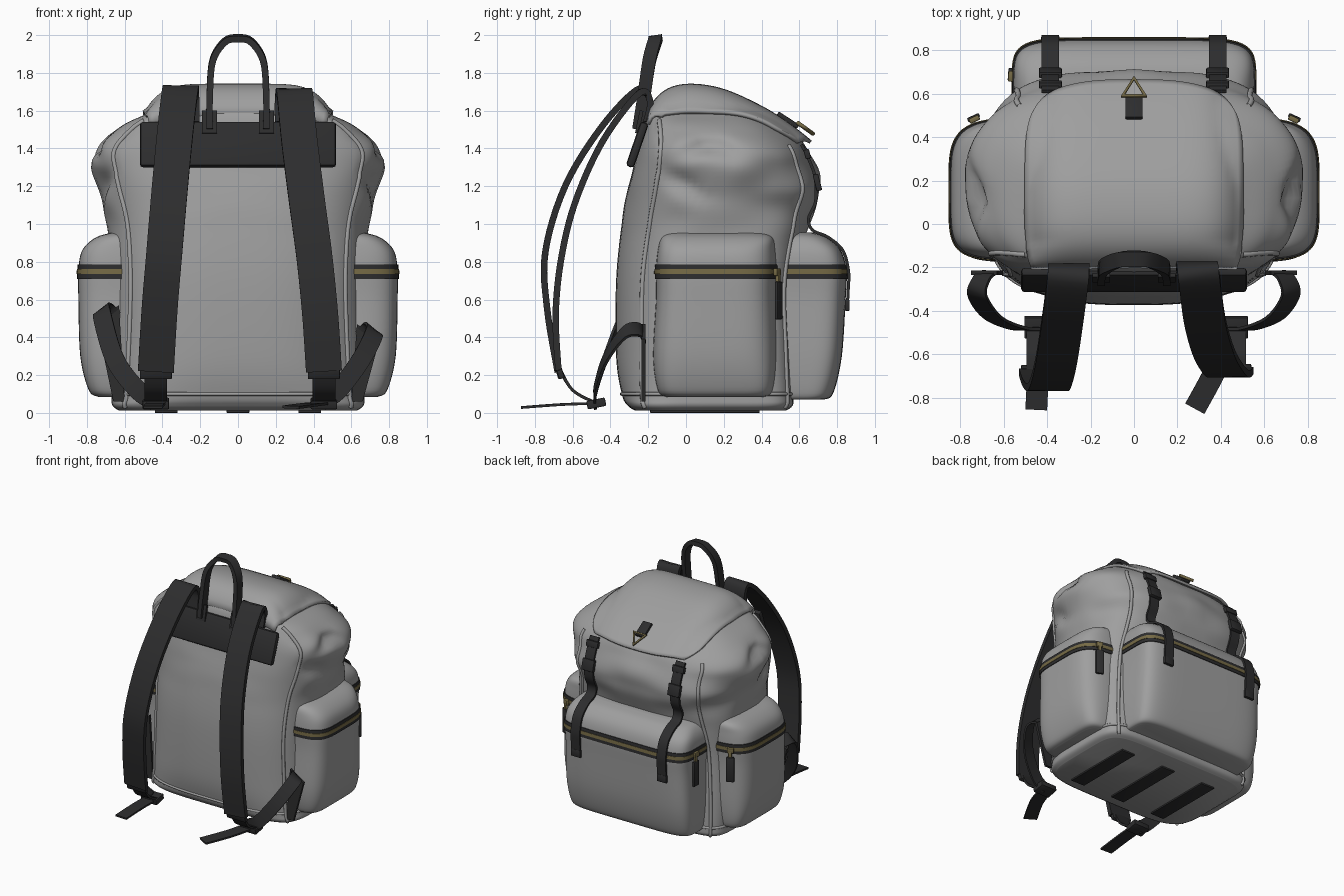
import bpy, bmesh, math
from mathutils import Vector, Matrix, noise
from mathutils.bvhtree import BVHTree

if "Cube" in bpy.data.objects:
    bpy.data.objects.remove(bpy.data.objects["Cube"])

def material(name, col):
    m = bpy.data.materials.new(name)
    m.diffuse_color = (*col, 1)
    m.use_nodes = True
    m.node_tree.nodes["Principled BSDF"].inputs["Base Color"].default_value = m.diffuse_color
    return m

GREY = material("grey_canvas", (0.345, 0.345, 0.345))
BLACK = material("black_webbing", (0.026, 0.026, 0.027))
BRASS = material("brass", (0.18, 0.145, 0.06))

def add(name, verts, faces, mat):
    me = bpy.data.meshes.new(name)
    me.from_pydata([tuple(v) for v in verts], [], faces)
    bm = bmesh.new()
    bm.from_mesh(me)
    bmesh.ops.recalc_face_normals(bm, faces=bm.faces)
    bm.to_mesh(me)
    bm.free()
    me.materials.append(mat)
    ob = bpy.data.objects.new(name, me)
    bpy.context.collection.objects.link(ob)
    return ob

def smooth(pts, steps=6):
    """Catmull-Rom through tuples of any length."""
    P = [pts[0]] + list(pts) + [pts[-1]]
    out = []
    for i in range(1, len(P) - 2):
        for k in range(steps):
            t = k / steps
            out.append(tuple(0.5 * (2*b + (c-a)*t + (2*a-5*b+4*c-d)*t*t + (3*b-a-3*c+d)*t**3)
                             for a, b, c, d in zip(P[i-1], P[i], P[i+1], P[i+2])))
    return out + [tuple(pts[-1])]

def at(rows, v):
    """Linear lookup of a dense table by its first column."""
    for a, b in zip(rows, rows[1:]):
        if v <= b[0]:
            f = (v - a[0]) / max(b[0] - a[0], 1e-6)
            return tuple(p + (q - p) * f for p, q in zip(a, b))
    return rows[-1]

N = 96
def loft(name, rows, mat, cx=0, off=0, warp=None):
    """Stack of superellipse sections: z, half width, y back, y front, exponents."""
    verts = []
    for z, hx, yb, yf, nb, nf in rows:
        cy, hy = (yb + yf) / 2, (yf - yb) / 2
        for i in range(N):
            a = 2 * math.pi * i / N
            c, s = math.cos(a), math.sin(a)
            e = 2 / (nf if s > 0 else nb)
            p = Vector((cx + (hx + off) * math.copysign(abs(c)**e, c),
                        cy + (hy + off) * math.copysign(abs(s)**e, s), z))
            verts.append(warp(p, cy) if warp else p)
    R = len(rows)
    faces = [(r*N + i, r*N + (i+1) % N, (r+1)*N + (i+1) % N, (r+1)*N + i)
             for r in range(R - 1) for i in range(N)]
    faces += [tuple(range(N))[::-1], tuple(range((R-1)*N, R*N))]
    add(name, verts, faces, mat)
    return verts, BVHTree.FromPolygons(verts, faces)

def ribbon(name, pts, width, thick, side=(1, 0, 0), mat=BLACK):
    P = [Vector(p) for p in smooth(pts)]
    verts, n = [], len(P)
    for i, p in enumerate(P):
        t = (P[min(i+1, n-1)] - P[max(i-1, 0)]).normalized()
        w = Vector(side)
        w = (w - t * w.dot(t)).normalized()
        u = t.cross(w)
        verts += [p + w*a*width/2 + u*b*thick/2 for a, b in ((-1, -1), (1, -1), (1, 1), (-1, 1))]
    faces = [(4*i + k, 4*i + (k+1) % 4, 4*i + 4 + (k+1) % 4, 4*i + 4 + k)
             for i in range(n - 1) for k in range(4)]
    return add(name, verts, faces + [(3, 2, 1, 0), tuple(range(4*n - 4, 4*n))], mat)

def box(name, loc, size, mat=BLACK, rx=0, rz=0, bevel=0.006):
    ob = add(name, [], [], mat)
    bm = bmesh.new()
    bmesh.ops.create_cube(bm, size=1)
    bmesh.ops.scale(bm, vec=size, verts=bm.verts)
    bmesh.ops.bevel(bm, geom=bm.edges[:], offset=bevel, segments=2, affect='EDGES', profile=0.5)
    bm.transform(Matrix.Translation(loc) @ Matrix.Rotation(rz, 4, 'Z') @ Matrix.Rotation(rx, 4, 'X'))
    bm.to_mesh(ob.data)
    bm.free()
    return ob

def tube(name, pts, r, mat, cyclic=False):
    cu = bpy.data.curves.new(name, 'CURVE')
    cu.dimensions, cu.bevel_depth, cu.bevel_resolution = '3D', r, 2
    sp = cu.splines.new('POLY')
    sp.points.add(len(pts) - 1)
    for q, p in zip(sp.points, pts):
        q.co = (*p, 1)
    sp.use_cyclic_u = cyclic
    cu.materials.append(mat)
    bpy.context.collection.objects.link(bpy.data.objects.new(name, cu))

# Main body, with soft folds in the upper half
body_rows = smooth([(.012, .63, -.27, .53, 5, 7), (.04, .665, -.31, .565, 4.5, 7), (.10, .67, -.34, .57, 3.6, 7),
    (.30, .68, -.37, .57, 2.9, 6), (.70, .67, -.37, .57, 2.8, 5), (1.0, .69, -.34, .65, 2.8, 3),
    (1.2, .74, -.305, .71, 2.9, 2.4), (1.38, .765, -.26, .66, 3.2, 2.4), (1.5, .64, -.23, .55, 3.5, 2.6),
    (1.59, .47, -.20, .40, 4, 3), (1.67, .36, -.13, .23, 4, 3), (1.69, .2, -.02, .15, 4, 3)], 8)

def folds(p, cy):
    ramp = max(0, min(1, (p.z - .85) / .25)) * max(0, min(1, (1.65 - p.z) / .1))
    out = Vector((p.x, p.y - cy, 0)).normalized()
    k = noise.noise(Vector((abs(p.x) * 3, p.y * 4, p.z * 6))) * .028
    if abs(p.x) > .4:
        k -= .07 * math.exp(-((p.y - .12) / .14)**2 - ((p.z - 1.42 + .3 * abs(p.y - .12)) / .05)**2)
        k -= .035 * math.exp(-((p.y - .0) / .12)**2 - ((p.z - 1.2 + .5 * p.y) / .06)**2)
    return p + out * k * ramp * (1 if p.y > -.15 else .2)

body, body_bvh = loft("main_body", body_rows, GREY, warp=folds)

# Piping along the body seams
for name, i, zmax in (("front_seam", 13, 1.42), ("back_seam", 86, 1.55)):
    for j in (i, N // 2 - i if i < N // 2 else N + N // 2 - i):
        tube(name, [body[r*N + j] for r in range(len(body_rows)) if .03 < body_rows[r][0] < zmax], .013, GREY)
tube("base_seam", body[16*N:17*N], .01, GREY, True)

# Pockets with zip bands cut from the same sections
side_rows = smooth([(.085, .29, -.11, .42, 6, 6), (.12, .34, -.15, .46, 6, 6), (.3, .385, -.175, .48, 5, 4.5),
    (.6, .395, -.16, .475, 5, 4), (.75, .395, -.16, .48, 5, 4), (.86, .375, -.15, .475, 5, 4),
    (.93, .30, -.13, .46, 5, 5), (.96, .19, -.08, .40, 5, 5)])
front_rows = smooth([(.07, .51, .3, .73, 6, 6), (.105, .54, .3, .78, 6, 6), (.3, .555, .3, .825, 5, 6),
    (.6, .55, .3, .845, 5, 6), (.75, .555, .3, .85, 5, 6), (.86, .545, .3, .82, 5, 6),
    (.93, .50, .3, .75, 5, 5), (.955, .43, .3, .67, 5, 5)])

def pocket(name, rows, cx):
    result = loft(name, rows, GREY, cx)
    loft(name + "_zip_tape", [at(rows, z) for z in (.71, .75, .785)], BLACK, cx, .006)
    loft(name + "_zip_teeth", [at(rows, z) for z in (.735, .748, .761)], BRASS, cx, .009)
    return result[1]

for s in (-1, 1):
    pocket("side_pocket", side_rows, .45 * s)
front_bvh = pocket("front_pocket", front_rows, 0)

# Zip pulls
for x, y, rz in ((.735, .482, -.45), (-.735, .482, .45), (-.567, .68, 1.5)):
    box("zip_slider", (x, y, .745), (.05, .025, .04), BRASS, rz=rz)
    box("zip_ring", (x, y + .005, .70), (.025, .02, .07), BRASS, rz=rz)
    box("zip_pull", (x * 1.005, y + .008, .595), (.06, .02, .20), rz=rz)

# Top flap draped over the body
flap_line = smooth([(-.2, 1.56), (-.17, 1.64), (-.09, 1.71), (.03, 1.733), (.2, 1.705), (.4, 1.615), (.55, 1.52), (.7, 1.40)])
G = 40
fv = []
for j in range(G + 1):
    for i in range(G + 1):
        s, v = 2 * i / G - 1, j / G
        y = -.2 + v * (.86 - .10 * abs(s)**3 - .06 * abs(s)**12)
        x = .5 * s * (1 - .06 * v**10) * (1 - .06 * (1 - v)**8)
        z = at(flap_line, y)[1] - .165 * abs(s)**6 * min(1, .2 + v * 5)
        hit = body_bvh.ray_cast(Vector((x, y, 3)), Vector((0, 0, -1)))[0]
        fv.append((x, y, max(z, hit.z + .015) if hit and y > -.12 else z))
flap = add("top_flap", fv, [(j*(G+1) + i, j*(G+1) + i + 1, (j+1)*(G+1) + i + 1, (j+1)*(G+1) + i)
                            for j in range(G) for i in range(G)], GREY)
sol = flap.modifiers.new("thickness", 'SOLIDIFY')
sol.thickness, sol.offset = .02, 0

# Flap clasp
box("clasp_tab", (0, .54, 1.55), (.08, .13, .024), rx=-.58)
tube("clasp_ring", [(-.052, .59, 1.537), (.052, .59, 1.537), (0, .672, 1.478)], .011, BRASS, True)

def front_y(x, z):
    hits = [b.ray_cast(Vector((x, 3, z)), Vector((0, -1, 0)))[0] for b in (body_bvh, front_bvh)]
    return max(h.y for h in hits if h)

# Front closing straps with buckles
for s in (-1, 1):
    x = .385 * s
    pts = [(x, front_y(x, z) + .018, z) for z in (1.42, 1.36, 1.25, 1.12, 1.03)]
    pts += [(x, .67, .968)]
    pts += [(x, front_y(x, z) + .016, z) for z in (.93, .86, .75, .66, .57)]
    ribbon("front_strap", pts, .08, .016)
    box("front_strap_tip", pts[-1], (.085, .025, .06))
    for z, d in ((1.37, .05), (1.22, .09)):
        box("front_buckle", (x, front_y(x, z) + .022, z), (.105, .03, d), rx=.25)

# Back yoke and carry handle
box("back_yoke", (0, -.258, 1.42), (1.04, .045, .25), rx=-.33, bevel=.018)
h = [(-.15, -.25, 1.5), (-.15, -.225, 1.66), (-.135, -.195, 1.86), (-.07, -.165, 1.965)]
ribbon("carry_handle", h + [(0, -.16, 1.983)] + [(-x, y, z) for x, y, z in h[::-1]], .07, .034, (0, 1, .15))
for s in (-1, 1):
    ribbon("handle_base", [(.15*s, -.26, 1.48), (.15*s, -.235, 1.6)], .08, .02)

# Shoulder straps: the two hang slightly differently
pads = {-1: [(-.30, -.21, 1.54), (-.30, -.20, 1.66), (-.305, -.26, 1.71), (-.33, -.45, 1.51), (-.36, -.64, 1.2),
             (-.39, -.745, .85), (-.415, -.735, .55), (-.435, -.68, .22)],
        1: [(.29, -.21, 1.54), (.29, -.19, 1.65), (.30, -.25, 1.69), (.325, -.44, 1.44), (.365, -.585, 1.12),
            (.405, -.66, .82), (.435, -.69, .52), (.455, -.675, .22)]}
tails = {-1: [(-.43, -.46, .05), (-.44, -.65, .045), (-.45, -.855, .03)],
         1: [(.44, -.46, .05), (.39, -.64, .045), (.28, -.85, .03)]}
for s in (-1, 1):
    ribbon("shoulder_strap", pads[s], .19, .034)
    x, y, z = pads[s][-1]
    ribbon("strap_lower_webbing", [(x, y, z + .03), (x, -.60, .12), (x, -.47, .05)], .12, .016)
    box("strap_end_patch", (x, y + .01, z - .01), (.17, .03, .06), rx=.3)
    box("strap_buckle", (x, -.475, .05), (.14, .10, .045), rx=.2)
    ribbon("strap_tail", tails[s], .10, .014)
    up = .10 if s < 0 else 0
    ribbon("anchor_webbing", [(.66*s, -.22, .40 + up), (.70*s, -.25, .44 + up), (.72*s, -.33, .42 + up),
                              (.65*s, -.43, .28), (.53*s, -.48, .12), (.44*s, -.48, .06)], .10, .014, (s, 0, -.8))
    # Flat webbing anchor standing out in front of the side pocket
    tri = [(.60, .06), (.66, .06), (.75, .39 + up), (.63, .47 + up)]
    add("anchor_patch", [(a*s, y, c) for y in (-.235, -.215) for a, c in tri],
        [(0, 1, 2, 3), (7, 6, 5, 4), (0, 4, 5, 1), (1, 5, 6, 2), (2, 6, 7, 3), (3, 7, 4, 0)], BLACK)

# Wear strips under the base
for x in (-.38, 0, .38):
    box("base_strip", (x, .1, .0075), (.12, .58, .015), bevel=.003)

bpy.ops.object.select_all(action='DESELECT')
for ob in bpy.data.objects:
    if ob.type == 'MESH':
        ob.select_set(True)
        bpy.context.view_layer.objects.active = ob
bpy.ops.object.shade_smooth_by_angle(angle=math.radians(40))
